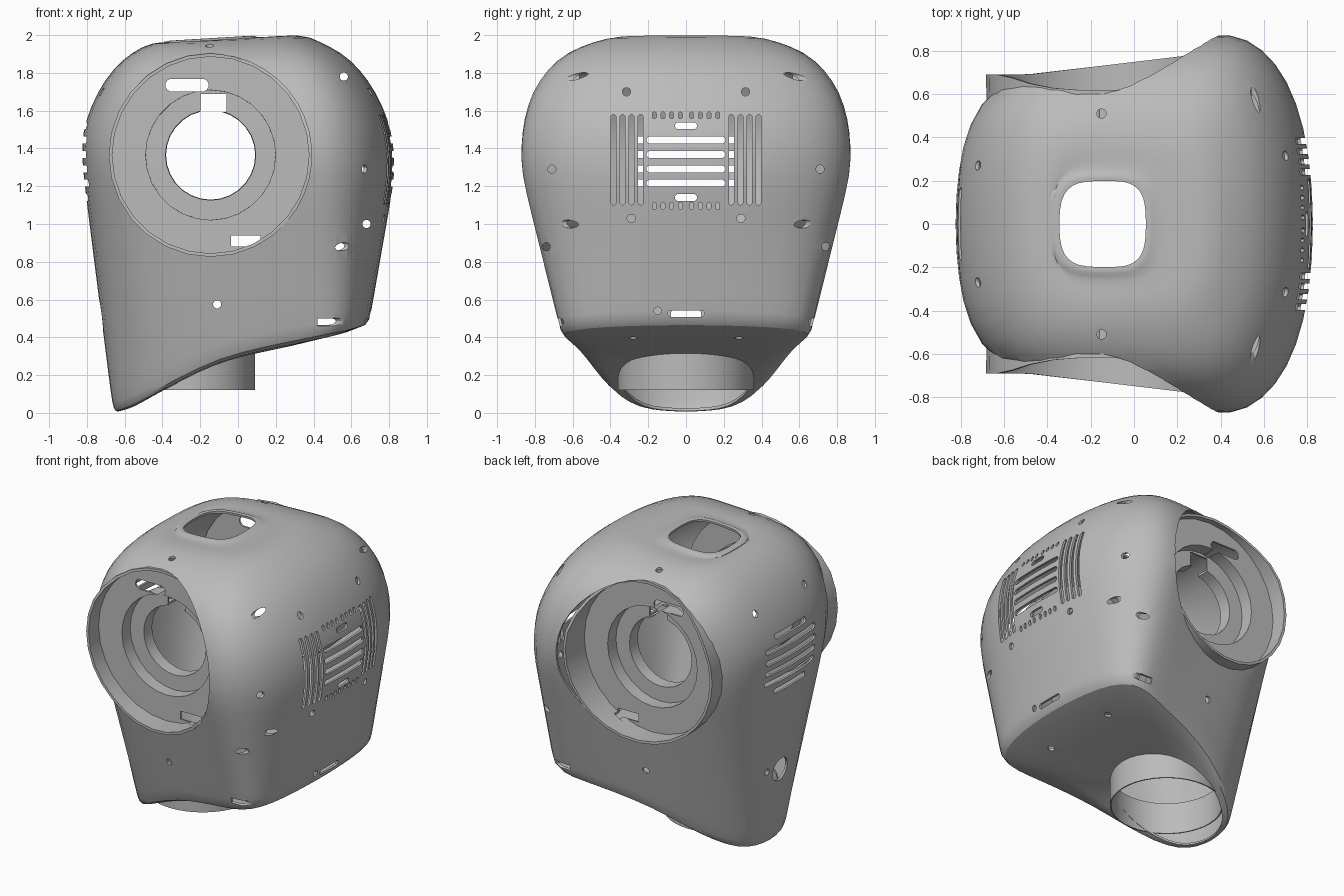
import bpy, bmesh, math

cube = bpy.data.objects.get("Cube")
if cube:
    bpy.data.objects.remove(cube, do_unlink=True)

grey = bpy.data.materials.new("plain grey")
grey.use_nodes = True
colour = (0.5, 0.5, 0.5, 1)
grey.diffuse_color = colour
grey.node_tree.nodes["Principled BSDF"].inputs["Base Color"].default_value = colour


def add_object(name, bm):
    bmesh.ops.recalc_face_normals(bm, faces=bm.faces)
    mesh = bpy.data.meshes.new(name)
    bm.to_mesh(mesh)
    bm.free()
    mesh.materials.append(grey)
    obj = bpy.data.objects.new(name, mesh)
    bpy.context.collection.objects.link(obj)
    return obj


def loft(name, rings):
    """Skin a list of closed rings of equal length."""
    bm = bmesh.new()
    loops = [[bm.verts.new(p) for p in ring] for ring in rings]
    n = len(loops[0])
    for a, b in zip(loops, loops[1:]):
        for i in range(n):
            j = (i + 1) % n
            bm.faces.new((a[i], a[j], b[j], b[i]))
    return add_object(name, bm)


def select(obj):
    bpy.ops.object.select_all(action='DESELECT')
    bpy.context.view_layer.objects.active = obj
    obj.select_set(True)


def apply_modifier(obj, kind, **settings):
    mod = obj.modifiers.new(kind, kind)
    for key, value in settings.items():
        setattr(mod, key, value)
    select(obj)
    bpy.ops.object.modifier_apply(modifier=mod.name)


def cut(obj, bm):
    """Subtract the cutter, trying each solver until one gives a sound result."""
    cutter = add_object("cutter", bm)
    cutter.hide_render = True
    whole = obj.data.copy()
    count = len(whole.polygons)
    for solver in ('EXACT', 'MANIFOLD', 'FLOAT'):
        try:
            apply_modifier(obj, 'BOOLEAN', object=cutter, operation='DIFFERENCE', solver=solver)
        except RuntimeError:
            obj.modifiers.clear()
        result = len(obj.data.polygons)
        if result != count and result > count * .6:
            break
        obj.data = whole.copy()
    bpy.data.objects.remove(cutter, do_unlink=True)


def smooth(obj, degrees):
    select(obj)
    bpy.ops.object.shade_smooth_by_angle(angle=math.radians(degrees))


def slot(bm, axis, a, b, lo, hi, r, da=0, db=0, steps=12):
    """Prism along an axis; a rounded slot when da or db is set, else a round hole."""
    ends = []
    for t in (lo, hi):
        ring = []
        for k in range(steps):
            ang = 2 * math.pi * (k + 0.5) / steps
            u = a + r * math.cos(ang) + math.copysign(da, math.cos(ang))
            v = b + r * math.sin(ang) + math.copysign(db, math.sin(ang))
            ring.append(bm.verts.new({'x': (t, u, v), 'y': (u, t, v), 'z': (u, v, t)}[axis]))
        ends.append(ring)
        bm.faces.new(ring)
    for k in range(steps):
        j = (k + 1) % steps
        bm.faces.new((ends[0][k], ends[0][j], ends[1][j], ends[1][k]))


def lookup(curve, x):
    for (x0, z0), (x1, z1) in zip(curve, curve[1:]):
        if x <= x1:
            return z0 + (z1 - z0) * max(0, (x - x0) / (x1 - x0))
    return curve[-1][1]


def clamp(t):
    return min(1, max(0, t))


# Half outlines in plan, from the -x end to the +x end
crown = [(-.83, 0), (-.82, .27), (-.78, .5), (-.68, .69), (-.5, .8), (-.15, .85), (.2, .87),
         (.4, .88), (.56, .84), (.68, .72), (.76, .54), (.82, .3), (.835, 0)]
waist = [(-.825, 0), (-.81, .25), (-.76, .47), (-.64, .64), (-.45, .71), (-.1, .76), (.2, .83),
         (.38, .885), (.53, .865), (.665, .75), (.76, .57), (.82, .32), (.84, 0)]
base = [(-.67, 0), (-.655, .14), (-.6, .26), (-.48, .37), (-.32, .46), (-.1, .54), (.16, .6),
        (.36, .65), (.51, .68), (.615, .61), (.665, .44), (.69, .23), (.7, 0)]
floor = [(-.66, 0), (-.55, .03), (-.4, .12), (-.1, .27), (.15, .33), (.6, .42), (.7, .45)]
neck_x, neck_r = -.27, .36
port_x, port_z, port_r = -.145, 1.365, .535


def full(half):
    return half + [(x, -y) for x, y in half[-2:0:-1]]


def blend(a, b, t):
    return [(x0 + (x1 - x0) * t, y0 + (y1 - y0) * t) for (x0, y0), (x1, y1) in zip(a, b)]


def round_to(outline, cx, rx, power):
    """Project an outline onto a superellipse around (cx, 0)."""
    out = []
    for x, y in outline:
        ang = math.atan2(y, x - cx)
        c, s = math.cos(ang), math.sin(ang)
        r = rx / (abs(c) ** power + abs(s) ** power) ** (1 / power)
        out.append((cx + r * c, r * s))
    return out


def on_floor(outline, lift=0):
    return [(x, y, lookup(floor, x) + lift) for x, y in outline]


# Shell: floor, tapered sides, dome and the lip of the top opening
crown, waist, base = full(crown), full(waist), full(base)
rings = [on_floor(round_to(base, neck_x, neck_r, 2)),
         on_floor([(x * .97 - .004, y * .96) for x, y in base]),
         on_floor(base, .04)]
for s in (.12, .3, .5, .75, 1):
    ring = []
    for (x, y), (bx, by) in zip(blend(base, waist, s), base):
        low = lookup(floor, bx) + .04
        ring.append((x, y, low + (1.27 - low) * s))
    rings.append(ring)
for z, sx, sy, t in ((1.42, 1, 1, 0), (1.55, .97, .985, .25), (1.7, .89, .935, .7), (1.82, .79, .84, 1),
                     (1.91, .67, .72, 1), (1.965, .53, .56, 1), (1.995, .42, .41, 1)):
    tilt = .03 if z > 1.98 else 0
    rings.append([(x * sx - .01, y * sy, z + tilt * (x - .3)) for x, y in blend(waist, crown, t)])
for r, lift in ((.25, 0), (.23, .02), (.2, .016)):
    rings.append([(x, y, 1.975 + .06 * x + lift) for x, y in round_to(waist, -.145, r, 3.5)])
shell = loft("shell", rings)
apply_modifier(shell, 'SUBSURF', levels=1)
apply_modifier(shell, 'SOLIDIFY', thickness=.015, offset=-1)

# Large round openings, front and back
for side in (-1, 1):
    opening = bmesh.new()
    slot(opening, 'y', port_x, port_z, side * .45, side * 1.1, port_r, steps=40)
    cut(shell, opening)

# Screw holes, cable slot and round socket
screws = bmesh.new()
for side in (-1, 1):
    for x, z in ((-.11, .575), (.56, 1.78), (.68, 1.0)):
        slot(screws, 'y', x, z, side * .4, side * 1.1, .022)
    slot(screws, 'z', -.15, side * .51, 1.8, 2.1, .022)
    slot(screws, 'z', .45, side * .28, .3, .5, .022)
    for y, z in ((.71, 1.29), (.74, .88), (.67, .48), (.315, 1.7), (.29, 1.03)):
        slot(screws, 'x', side * y, z, .42, 1, .022)
    slot(screws, 'x', side * .27, 1.7, -1, -.5, .022)
slot(screws, 'x', 0, .525, .5, 1, .018, da=.08)
slot(screws, 'x', -.15, .54, .5, 1, .02)
slot(screws, 'x', 0, .52, -1, -.5, .08, steps=20)
slot(screws, 'x', .14, .55, -1, -.5, .022)
cut(shell, screws)

# Vents: upright slots and stubs on one end, level slots on both
vents = bmesh.new()
for side in (-1, 1):
    for k in range(4):
        slot(vents, 'x', side * (.24 + .048 * k), 1.34, .6, 1, .014, db=.225)
        for z in (1.095, 1.575):
            slot(vents, 'x', side * (.03 + .046 * k), z, .6, 1, .011, db=.007)
for k in range(6):
    z = 1.14 + .076 * k
    outer = k in (0, 5)
    slot(vents, 'x', 0, z, .6, 1, .019, da=.04 if outer else .19)
    slot(vents, 'x', 0, z, -1, -.6, .019, da=.15 if outer else .25)
cut(shell, vents)
smooth(shell, 30)

# Neck tube under the shell
circle = [(neck_x + neck_r * math.cos(a), neck_r * math.sin(a))
          for a in (2 * math.pi * k / 40 for k in range(40))]
neck = loft("neck", [[(x, y, z) for x, y in circle] for z in (.12, .34)])
apply_modifier(neck, 'SOLIDIFY', thickness=.008, offset=-1)
smooth(neck, 30)

# Stepped port rings, one per side
for side, name in ((-1, "front_port"), (1, "back_port")):
    rings = []
    for i, (r, y) in enumerate(((.53, .69), (.53, .57), (.35, .57), (.35, .48), (.245, .48), (.245, .4))):
        ring = []
        for k in range(28):
            a = 2 * math.pi * k / 28
            x, z = port_x + r * math.cos(a), port_z + r * math.sin(a)
            # The rim follows the shell: proud at the wide end, lower at the top
            rise = 0
            if i == 0:
                rise = .1 * clamp((x + .5) / .85) * clamp((1.75 - z) / .3) - .07 * clamp((z - 1.65) / .22)
            ring.append((x, side * (y + rise), z))
        rings.append(ring)
    port = loft(name, rings)
    apply_modifier(port, 'SOLIDIFY', thickness=.018, offset=0)
    notches = bmesh.new()
    slot(notches, 'y', .04, .91, side * .3, side * .62, .04, da=.05, steps=4)
    slot(notches, 'y', -.27, 1.735, side * .3, side * .62, .035, da=.08)
    slot(notches, 'y', -.13, 1.64, side * .3, side * .62, .04, da=.04, db=.02, steps=4)
    cut(port, notches)
    smooth(port, 30)
